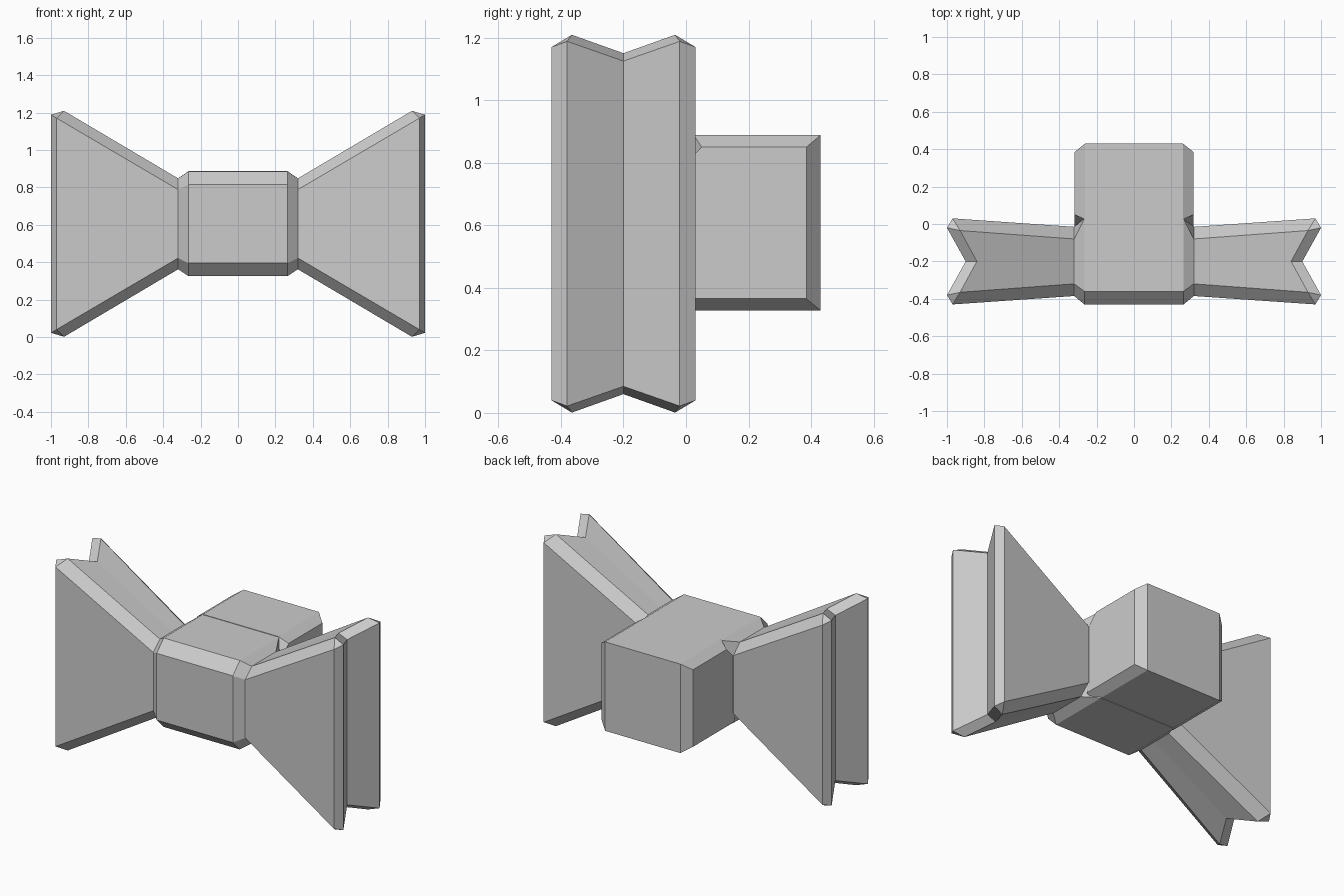
import bpy, bmesh

cube = bpy.data.objects.get("Cube")
if cube:
    bpy.data.objects.remove(cube)

# Single flat colour
grey = bpy.data.materials.new("plain_grey")
grey.use_nodes = True
colour = (0.6, 0.6, 0.6, 1)
grey.diffuse_color = colour
grey.node_tree.nodes["Principled BSDF"].inputs["Base Color"].default_value = colour

YC, ZC = -0.2, 0.605


def loft(name, loops, split_ends=False):
    """Skin a row of matching loops and close both ends."""
    bm = bmesh.new()
    rows = [[bm.verts.new(p) for p in loop] for loop in loops]
    n = len(rows[0])
    for a, b in zip(rows, rows[1:]):
        for i in range(n):
            j = (i + 1) % n
            bm.faces.new((a[i], a[j], b[j], b[i]))
    for row in (rows[0], rows[-1]):
        if split_ends:
            # each end folds inward along its upright centre line
            h = n // 2
            bm.faces.new(row[:h + 1])
            bm.faces.new(row[h:] + row[:1])
        else:
            bm.faces.new(row)
    bmesh.ops.remove_doubles(bm, verts=bm.verts[:], dist=0.0005)
    bmesh.ops.recalc_face_normals(bm, faces=bm.faces[:])
    mesh = bpy.data.meshes.new(name)
    bm.to_mesh(mesh)
    bm.free()
    mesh.materials.append(grey)
    obj = bpy.data.objects.new(name, mesh)
    bpy.context.collection.objects.link(obj)
    return obj


def ring(side, valley, ridge, face, back_ridge=None):
    """Cross-section from (x, half depth, half height) points, starting at the top valley."""
    back = back_ridge or ridge
    pts = [(valley, 1, 1), (ridge, -1, 1), (face, -1, 1), (face, -1, -1), (ridge, -1, -1),
           (valley, 1, -1), (back, 1, -1), (face, 1, -1), (face, 1, 1), (back, 1, 1)]
    return [(side * x, YC + sy * y, ZC + sz * z) for (x, y, z), sy, sz in pts]


# Bow: central block, pinched waists and flared wings with notched ends
sections = [
    ((0.265, 0, 0.28), (0.265, 0.16, 0.28), (0.265, 0.23, 0.21), (0.265, 0.23, 0.28)),
    ((0.32, 0, 0.243), (0.32, 0.12, 0.243), (0.32, 0.185, 0.183)),
    ((0.84, 0, 0.545), (0.93, 0.165, 0.604), (0.97, 0.23, 0.565)),
    ((0.90, 0, 0.52), (1.0, 0.18, 0.583), (1.0, 0.18, 0.583)),
]
loft("bow", [ring(-1, *s) for s in reversed(sections)] + [ring(1, *s) for s in sections], True)

# Block behind the bow, with bevelled sides
core = [(0.43, 0.888), (0.025, 0.888), (0.025, 0.82), (-0.03, 0.328), (0.43, 0.328)]
cap = [(0.385, 0.85), (0.05, 0.85), (-0.03, 0.77), (-0.03, 0.365), (0.385, 0.365)]
loft("rear_block", [[(x, y, z) for y, z in prof]
                    for x, prof in ((-0.318, cap), (-0.262, core), (0.262, core), (0.318, cap))])
